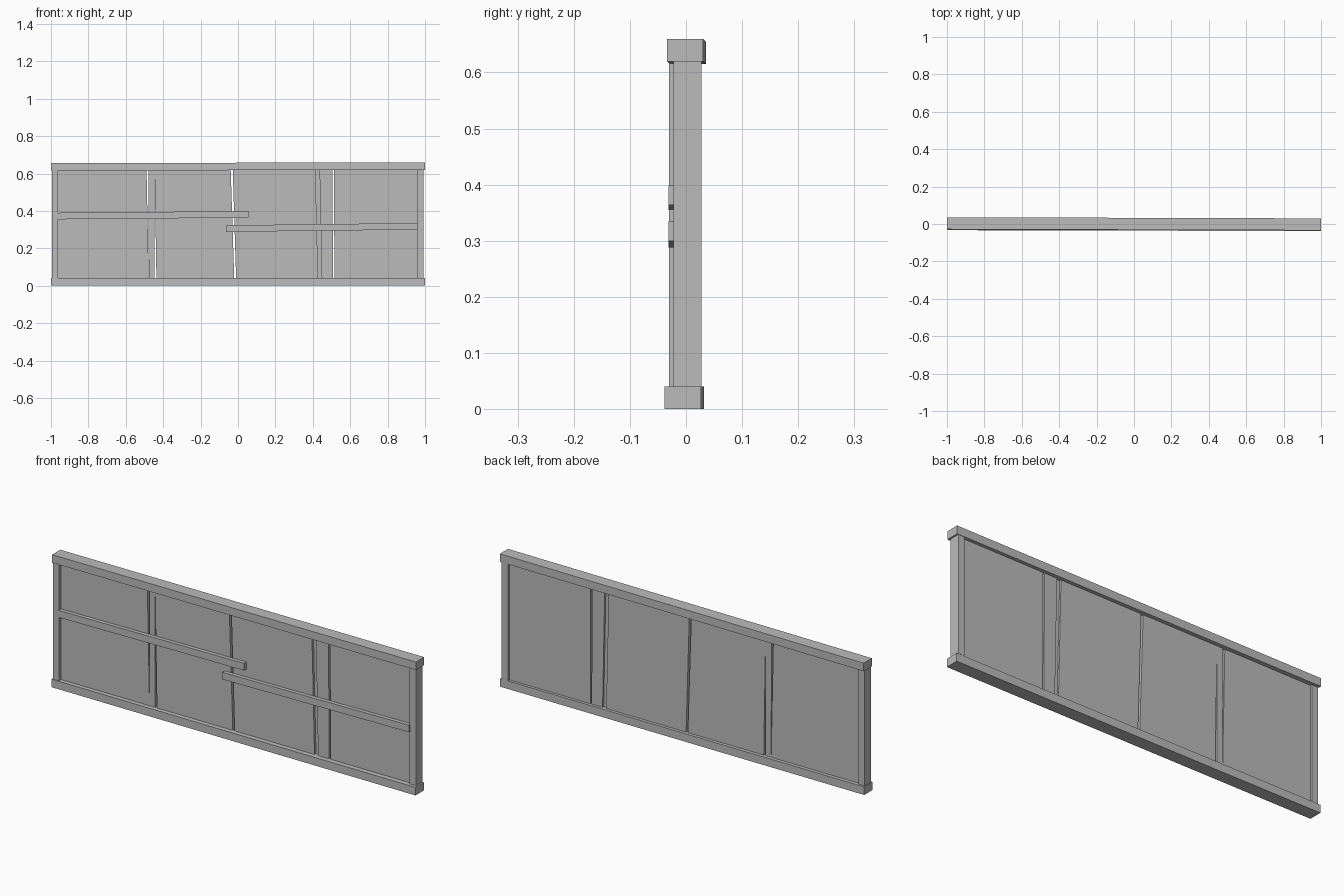
import bpy, bmesh

cube = bpy.data.objects.get("Cube")
if cube:
    bpy.data.objects.remove(cube)

grey = bpy.data.materials.new("weathered_grey")
grey.use_nodes = True
colour = (0.5, 0.5, 0.5, 1)
grey.diffuse_color = colour
grey.node_tree.nodes["Principled BSDF"].inputs["Base Color"].default_value = colour


def beam(name, x, y, z, lean=(0, 0), rise=0, swing=0):
    """Box from ranges; lean shifts the top of each side in x,
    rise and swing shift the right end in z and y."""
    bm = bmesh.new()
    bmesh.ops.create_cube(bm, size=1)
    for v in bm.verts:
        i, j, k = (int(c > 0) for c in v.co)
        v.co = (x[i] + k * lean[i], y[j] + i * swing, z[k] + i * rise)
    mesh = bpy.data.meshes.new(name)
    bm.to_mesh(mesh)
    bm.free()
    mesh.materials.append(grey)
    obj = bpy.data.objects.new(name, mesh)
    bpy.context.collection.objects.link(obj)
    return obj


# Frame
beam("bottom_rail", (-1, 1), (-0.033, 0.032), (0, 0.04), swing=-0.005)
beam("top_rail", (-1, 1), (-0.028, 0.036), (0.615, 0.655), rise=0.005, swing=-0.006)
beam("right_post", (-0.995, -0.962), (-0.03, 0.022), (0.04, 0.617))
beam("left_post", (0.957, 0.992), (-0.022, 0.028), (0.04, 0.621))

# Upright planks: bottom x range and the shift at the top
planks = [
    ((-0.965, -0.477), (0, -0.012)),
    ((-0.477, -0.446), (-0.001, -0.001)),
    ((-0.436, -0.02), (-0.01, -0.019)),
    ((-0.01, 0.428), (-0.018, -0.014)),
    ((0.448, 0.508), (-0.012, -0.003)),
    ((0.515, 0.96), (-0.001, 0)),
]
for n, (x, lean) in enumerate(planks):
    beam(f"plank_{n + 1}", x, (-0.012, 0.014), (0.035, 0.62), lean)

# Thin slat set back in the wide gap
beam("gap_slat", (0.42, 0.455), (0, 0.005), (0.035, 0.62), (-0.014, -0.014))

# Cross battens on the front
beam("upper_batten", (-0.965, 0.055), (-0.031, -0.011), (0.355, 0.39), rise=0.009)
beam("lower_batten", (-0.065, 0.96), (-0.031, -0.011), (0.288, 0.323), rise=0.012)
